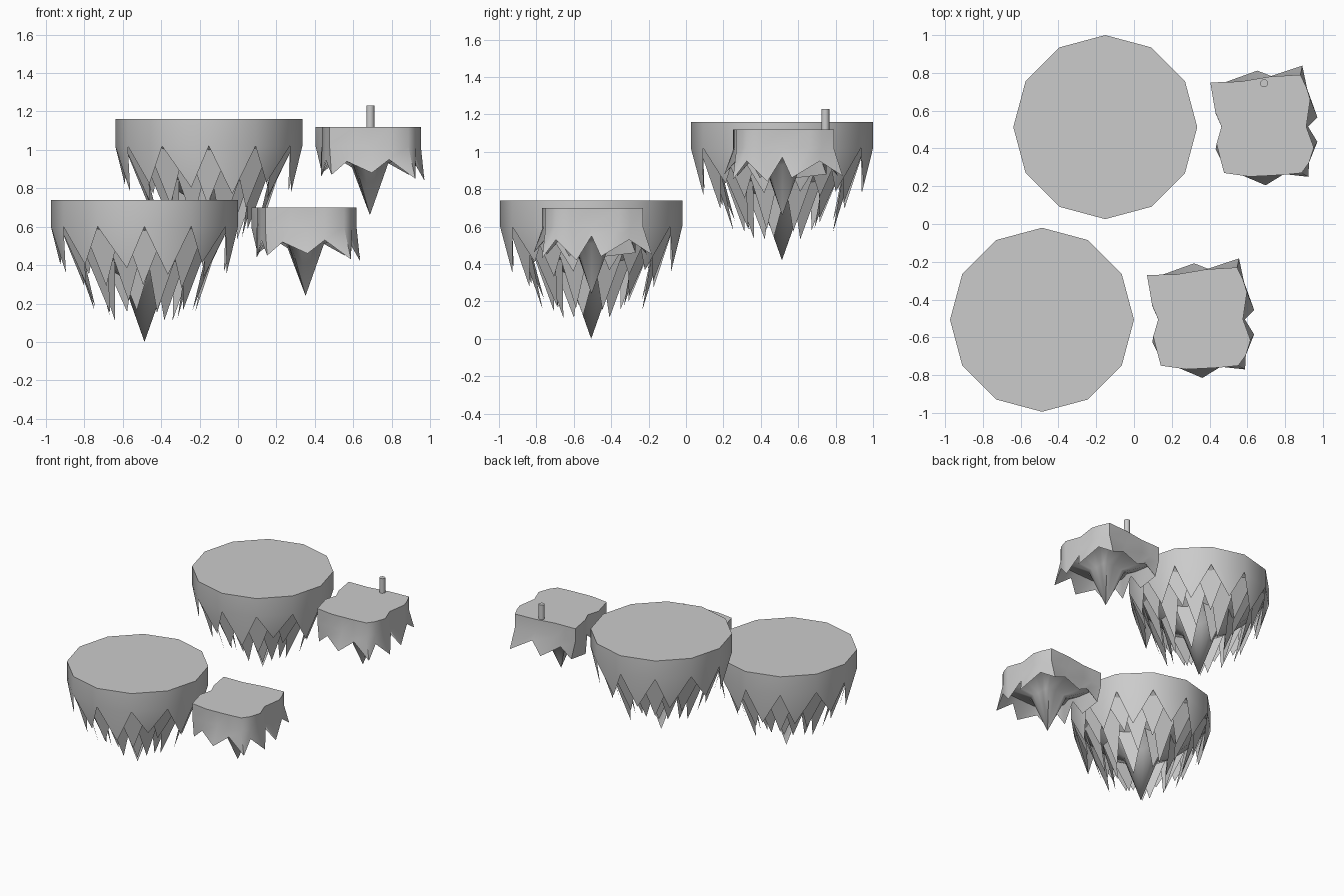
import bpy, bmesh, math, random
from mathutils import Vector

if "Cube" in bpy.data.objects:
    bpy.data.objects.remove(bpy.data.objects["Cube"])

random.seed(4)

stone = bpy.data.materials.new("grey stone")
stone.diffuse_color = (0.6, 0.6, 0.6, 1)
stone.use_nodes = True
stone.node_tree.nodes["Principled BSDF"].inputs["Base Color"].default_value = stone.diffuse_color

OFFSET = Vector((0.335, 1.02, 0.42))  # upper pair relative to lower pair


def ring(bm, pts):
    return [bm.verts.new(p) for p in pts]


def circle(r, z, n, phase=0.0):
    return [(r * math.cos(math.radians(phase) + 2 * math.pi * i / n),
             r * math.sin(math.radians(phase) + 2 * math.pi * i / n), z) for i in range(n)]


def bridge(bm, low, up):
    n = len(low)
    for i in range(n):
        j = (i + 1) % n
        bm.faces.new((low[i], low[j], up[j], up[i]))


def fan_down(bm, up, tip):
    t = bm.verts.new(tip)
    n = len(up)
    for i in range(n):
        bm.faces.new((up[i], t, up[(i + 1) % n]))


def spike_skirt(bm, up, r, z, vary, phase):
    """One hanging triangle per ring edge, with slightly uneven tips."""
    n = len(up)
    for i in range(n):
        a = math.radians(phase) + 2 * math.pi * (i + 0.5) / n + random.uniform(-0.06, 0.06)
        rr = r * random.uniform(0.97, 1.04)
        tip = bm.verts.new((rr * math.cos(a), rr * math.sin(a), z + random.uniform(-vary, vary)))
        bm.faces.new((up[i], tip, up[(i + 1) % n]))


def finish(bm, name, loc, angle=50):
    me = bpy.data.meshes.new(name)
    bm.to_mesh(me)
    bm.free()
    me.materials.append(stone)
    ob = bpy.data.objects.new(name, me)
    bpy.context.collection.objects.link(ob)
    ob.location = loc
    bpy.ops.object.select_all(action='DESELECT')
    ob.select_set(True)
    bpy.context.view_layer.objects.active = ob
    bpy.ops.object.shade_smooth_by_angle(angle=math.radians(angle))
    return ob


def raised_copy(ob, name):
    c = ob.copy()
    c.name = name
    c.location = ob.location + OFFSET
    bpy.context.collection.objects.link(c)


# Large round island: flat top, wall, tiers of spikes and a central core
bm = bmesh.new()
top = ring(bm, circle(0.487, 0.74, 12))
wall = ring(bm, circle(0.487, 0.60, 12))
bm.faces.new(top)
bridge(bm, wall, top)
spike_skirt(bm, wall, 0.435, 0.375, 0.04, 0)
for n, r0, z0, phase, r1, z1, vary in (
        (12, 0.46, 0.61, 15, 0.37, 0.31, 0.04),
        (12, 0.39, 0.53, 0, 0.27, 0.19, 0.04),
        (8, 0.27, 0.45, 10, 0.18, 0.14, 0.03)):
    spike_skirt(bm, ring(bm, circle(r0, z0, n, phase)), r1, z1, vary, phase)
core = [ring(bm, circle(r, z, 12)) for r, z in ((0.47, 0.61), (0.29, 0.44), (0.12, 0.34))]
bridge(bm, core[1], core[0])
bridge(bm, core[2], core[1])
fan_down(bm, core[2], (0, 0, 0))
large = finish(bm, "large_island_lower", (-0.487, -0.507, 0))
raised_copy(large, "large_island_upper")

# Small island outline: top x, y, then hem x, y and drop below the top
OUTLINE = [
    (.225, 0, .235, 0, -.15), (.246, .145, .284, .05, -.26), (.225, .21, .23, .20, -.17),
    (.194, .275, .204, .323, -.25), (.03, .265, .06, .26, -.17), (-.124, .239, -.034, .297, -.25),
    (-.2, .237, -.16, .235, -.17), (-.283, .234, -.25, .235, -.24), (-.256, .075, -.255, .07, -.26),
    (-.224, 0, -.22, .01, -.15), (-.25, -.09, -.255, -.12, -.26), (-.23, -.17, -.23, -.17, -.17),
    (-.21, -.245, -.2, -.24, -.25), (-.076, -.264, -.12, -.255, -.18), (.01, -.26, .01, -.31, -.24),
    (.1, -.255, .1, -.25, -.17), (.2, -.245, .236, -.265, -.27), (.24, -.19, .24, -.19, -.17),
    (.265, -.11, .284, -.08, -.28)]

# Small island: flat top, wall, ragged hem, and underside with one spike
bm = bmesh.new()
top = ring(bm, [(x, y, 0) for x, y, *_ in OUTLINE])
wall = ring(bm, [(x, y, -0.10) for x, y, *_ in OUTLINE])
hem = ring(bm, [(x, y, z) for _, _, x, y, z in OUTLINE])
bm.faces.new(top)
bridge(bm, wall, top)
bridge(bm, hem, wall)
under = ring(bm, [(x * .85, y * .85, -0.14) for x, y, *_ in OUTLINE])
waist = ring(bm, [(x * .36, y * .36, -0.19) for x, y, *_ in OUTLINE])
bridge(bm, under, hem)
bridge(bm, waist, under)
fan_down(bm, waist, (0, 0, -0.46))
small = finish(bm, "small_island_lower", (0.352, -0.505, 0.70))
raised_copy(small, "small_island_upper")

# Short post standing on the upper small island
bm = bmesh.new()
bmesh.ops.create_cone(bm, cap_ends=True, segments=12, radius1=0.021, radius2=0.021, depth=0.12)
finish(bm, "post", (0.689, 0.745, 1.17))
